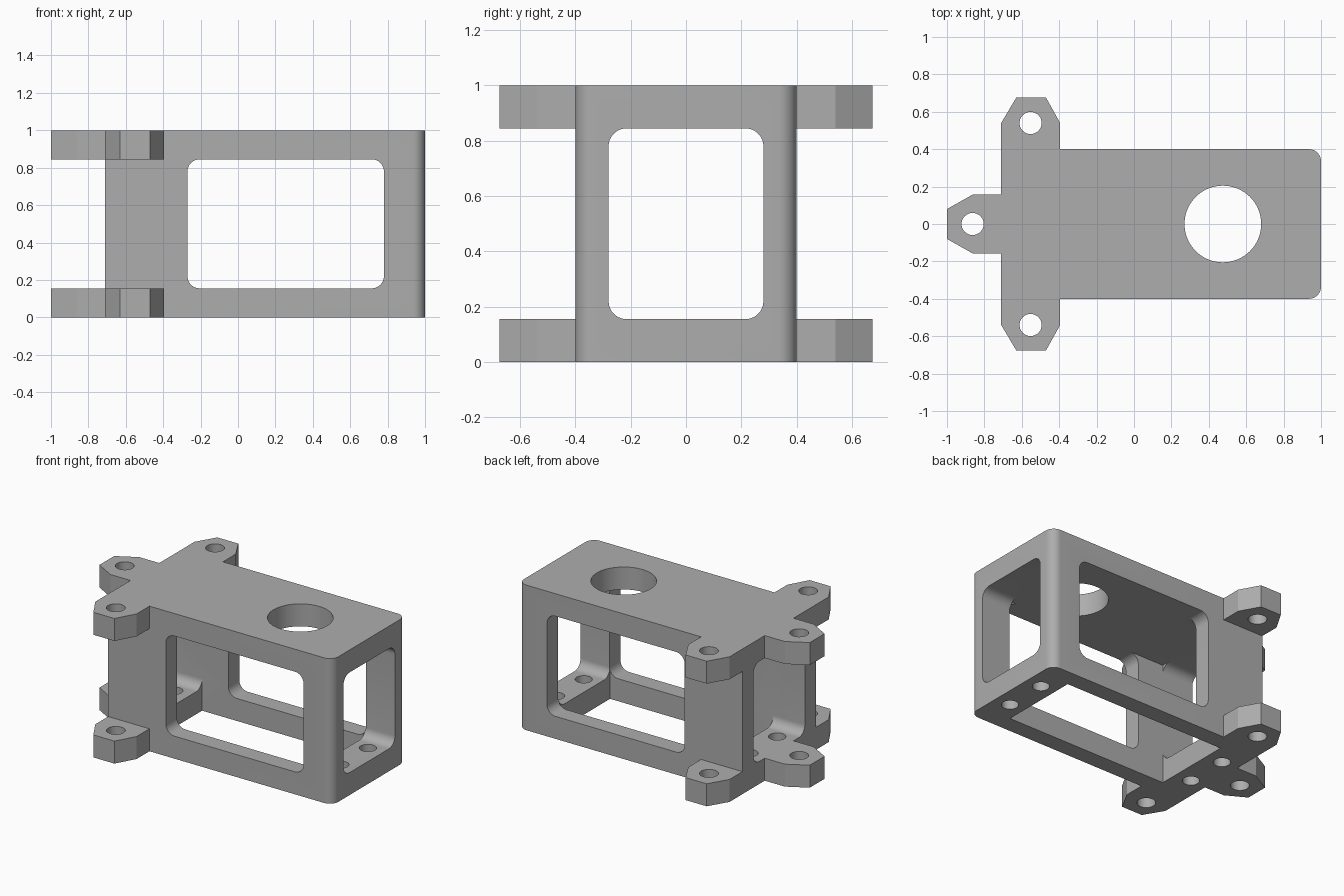
import bpy, bmesh, math
from mathutils import Vector

if "Cube" in bpy.data.objects:
    bpy.data.objects.remove(bpy.data.objects["Cube"])

grey = bpy.data.materials.new("plain grey")
grey.use_nodes = True
COLOR = (0.42, 0.42, 0.42, 1)
grey.diffuse_color = COLOR
grey.node_tree.nodes["Principled BSDF"].inputs["Base Color"].default_value = COLOR

T, H = 0.155, 1.0          # slab thickness and height
BACK, HALF = -0.71, 0.40   # tab end and half width of the body


def prism(name, points, axis, lo, hi):
    """Extrude a 2D outline along an axis: x uses (y, z), y uses (x, z), z uses (x, y)."""
    place = {"x": lambda u, v, w: (w, u, v),
             "y": lambda u, v, w: (u, w, v),
             "z": lambda u, v, w: (u, v, w)}[axis]
    bm = bmesh.new()
    base = bm.faces.new([bm.verts.new(place(u, v, lo)) for u, v in points])
    new = bmesh.ops.extrude_face_region(bm, geom=[base])["geom"]
    bmesh.ops.translate(bm, vec=Vector(place(0, 0, hi - lo)),
                        verts=[g for g in new if isinstance(g, bmesh.types.BMVert)])
    bmesh.ops.recalc_face_normals(bm, faces=bm.faces)
    mesh = bpy.data.meshes.new(name)
    bm.to_mesh(mesh)
    bm.free()
    mesh.materials.append(grey)
    obj = bpy.data.objects.new(name, mesh)
    bpy.context.collection.objects.link(obj)
    return obj


def arc(cx, cy, r, start, sweep, n):
    return [(cx + r * math.cos(math.radians(start + sweep * i / n)),
             cy + r * math.sin(math.radians(start + sweep * i / n))) for i in range(n + 1)]


def rect(u0, u1, v0, v1, r=0):
    if not r:
        return [(u0, v0), (u1, v0), (u1, v1), (u0, v1)]
    corners = [(u0 + r, v0 + r, 180), (u1 - r, v0 + r, 270),
               (u1 - r, v1 - r, 0), (u0 + r, v1 - r, 90)]
    return [p for cx, cy, a in corners for p in arc(cx, cy, r, a, 90, 10)]


def circle(cx, cy, r, n=48):
    return arc(cx, cy, r, 0, 360, n)[:-1]


# Body with three mounting tabs: one half outline, mirrored across y
R = 0.065
half = arc(1 - R, HALF - R, R, 0, 90, 10) + [
    (-0.395, HALF), (-0.395, 0.54), (-0.47, 0.675), (-0.63, 0.675),
    (BACK, 0.54), (BACK, 0.157), (-0.863, 0.157), (-1, 0.08)]
outline = half + [(x, -y) for x, y in reversed(half)]
frame = prism("servo_bracket_frame", outline, "z", 0, H)
frame.name = "bracket_frame"

# Gaps between the upper and lower tabs
cutters = [prism("tab_gap", rect(-1.2, BACK, -0.3, 0.3), "z", T, H - T)]
for y0, y1 in ((HALF, 0.8), (-0.8, -HALF)):
    cutters.append(prism("tab_gap", rect(-0.9, -0.3, y0, y1), "z", T, H - T))

# Inner cavity open at the bottom, side windows and end windows
cutters += [
    prism("cavity", rect(-0.47, 0.775, -0.28, 0.28), "z", -0.2, H - T),
    prism("side_windows", rect(-0.27, 0.78, T, H - T, R), "y", -0.6, 0.6),
    prism("end_windows", rect(-0.28, 0.28, T, H - T, R), "x", -0.9, 1.2),
    prism("top_hole", circle(0.475, 0, 0.205, 64), "z", 0.6, 1.2)]

# Screw holes through the tabs and through the floor ends
for x, y in ((-0.553, 0.54), (-0.553, -0.54), (-0.863, 0)):
    cutters.append(prism("tab_hole", circle(x, y, 0.059), "z", -0.2, 1.2))
for x in (-0.59, 0.885):
    for y in (-0.15, 0.15):
        cutters.append(prism("floor_hole", circle(x, y, 0.054), "z", -0.2, 0.4))

bpy.ops.object.select_all(action="DESELECT")
frame.select_set(True)
bpy.context.view_layer.objects.active = frame
for cutter in cutters:
    cutter.hide_render = True
    mod = frame.modifiers.new("cut", "BOOLEAN")
    mod.operation = "DIFFERENCE"
    mod.solver = "EXACT"
    mod.object = cutter
    bpy.ops.object.modifier_apply(modifier=mod.name)
    bpy.data.objects.remove(cutter)

bpy.ops.object.shade_smooth_by_angle(angle=math.radians(25))
